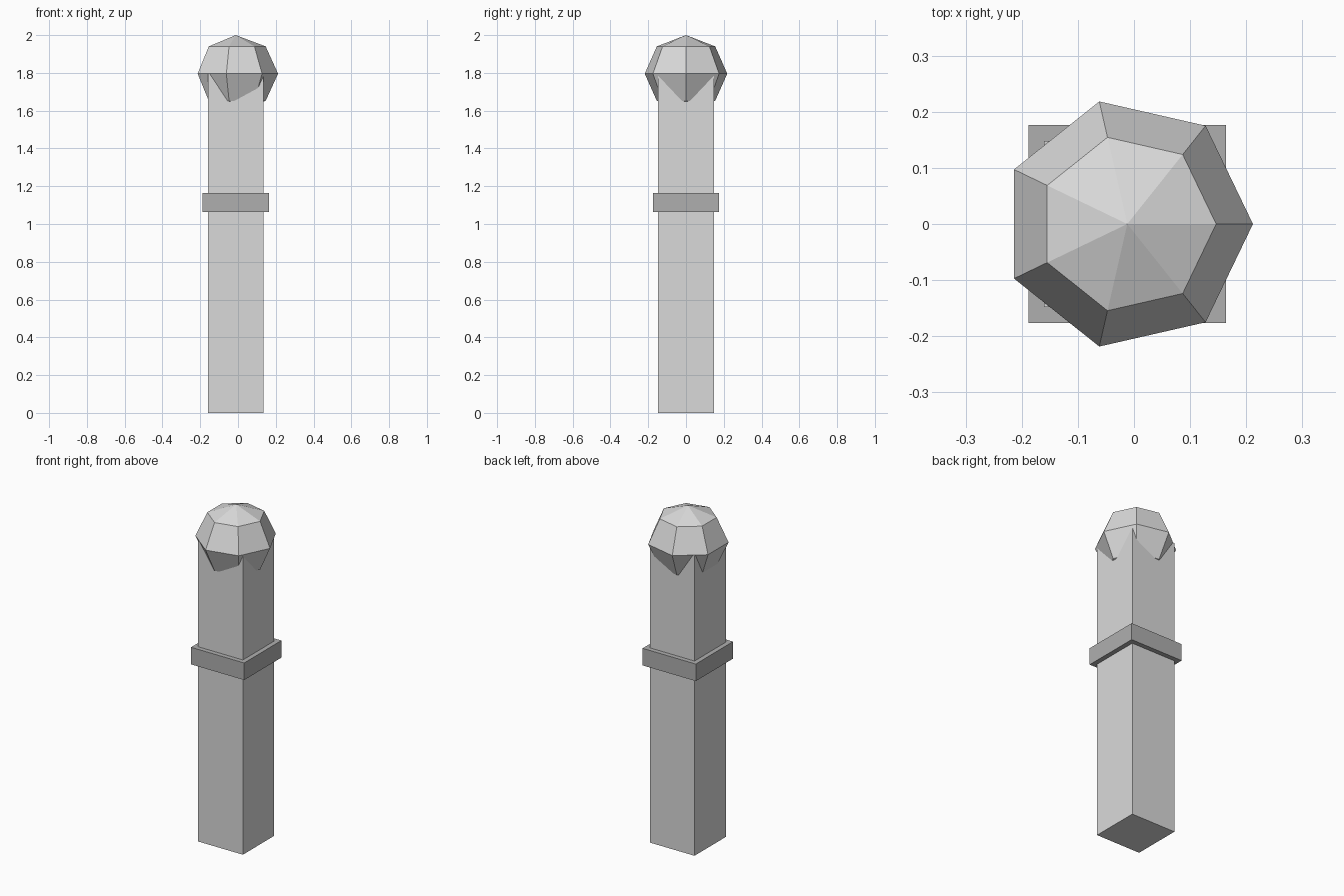
import bpy, bmesh, math

if "Cube" in bpy.data.objects:
    bpy.data.objects.remove(bpy.data.objects["Cube"])

CX = -0.012  # shared axis of all parts


def material(name, v):
    m = bpy.data.materials.new(name)
    m.diffuse_color = (v, v, v, 1)
    m.use_nodes = True
    m.node_tree.nodes["Principled BSDF"].inputs["Base Color"].default_value = m.diffuse_color
    return m


light_grey = material("light_grey", 0.7)
mid_grey = material("mid_grey", 0.43)


def finish(bm, name, mat):
    bmesh.ops.recalc_face_normals(bm, faces=bm.faces)
    mesh = bpy.data.meshes.new(name)
    bm.to_mesh(mesh)
    bm.free()
    mesh.materials.append(mat)
    ob = bpy.data.objects.new(name, mesh)
    bpy.context.collection.objects.link(ob)
    return ob


def box(name, width, z0, z1, mat):
    bm = bmesh.new()
    bmesh.ops.create_cube(bm, size=1)
    bmesh.ops.scale(bm, vec=(width, width, z1 - z0), verts=bm.verts)
    bmesh.ops.translate(bm, vec=(CX, 0, (z0 + z1) / 2), verts=bm.verts)
    return finish(bm, name, mat)


def knob(name, radius, half_height, zc, sides, rings, mat):
    # low-poly ball with one corner pointing along +x
    bm = bmesh.new()
    loops = []
    for i in range(1, rings):
        a = math.pi * i / rings
        r, z = radius * math.sin(a), zc + half_height * math.cos(a)
        loops.append([bm.verts.new((CX + r * math.cos(2 * math.pi * k / sides),
                                    r * math.sin(2 * math.pi * k / sides), z))
                      for k in range(sides)])
    top = bm.verts.new((CX, 0, zc + half_height))
    bottom = bm.verts.new((CX, 0, zc - half_height))
    for k in range(sides):
        n = (k + 1) % sides
        bm.faces.new((top, loops[0][k], loops[0][n]))
        bm.faces.new((bottom, loops[-1][n], loops[-1][k]))
        for upper, lower in zip(loops, loops[1:]):
            bm.faces.new((upper[k], lower[k], lower[n], upper[n]))
    return finish(bm, name, mat)


# Square post, band around it, faceted ball on top
box("post", 0.296, 0, 1.796, light_grey)
box("collar", 0.352, 1.063, 1.165, mid_grey)
knob("ball_cap", 0.224, 0.204, 1.796, 7, 4, light_grey)
